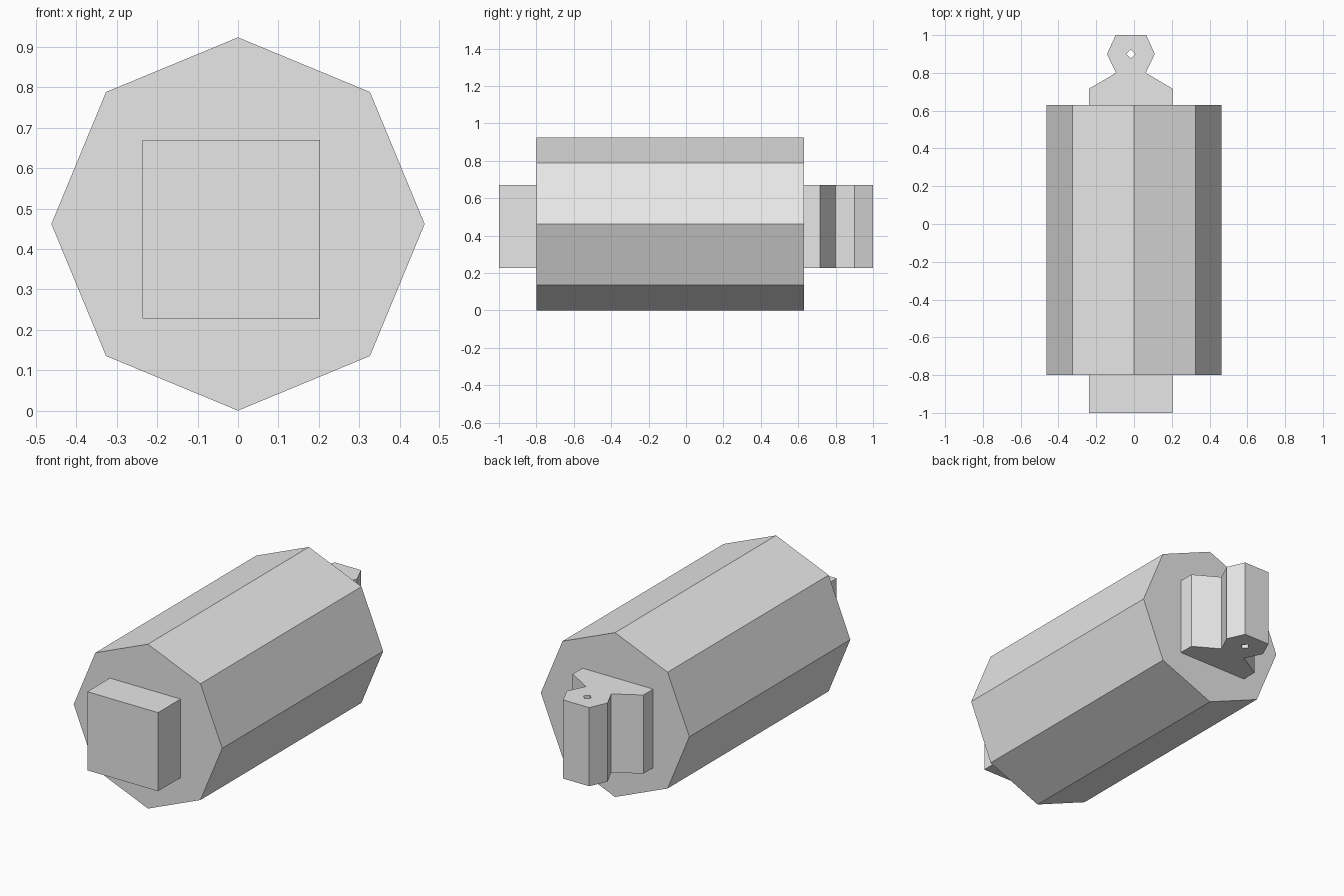
import bpy, bmesh, math

cube = bpy.data.objects.get("Cube")
if cube:
    bpy.data.objects.remove(cube, do_unlink=True)

# Single light grey material
GREY = (0.8, 0.8, 0.8, 1.0)
grey = bpy.data.materials.new("light_grey")
grey.diffuse_color = GREY
grey.use_nodes = True
grey.node_tree.nodes["Principled BSDF"].inputs["Base Color"].default_value = GREY


def prism(name, loops, depth):
    """Fill closed outlines (later ones are holes) and extrude them by depth."""
    bm = bmesh.new()
    for loop in loops:
        vs = [bm.verts.new(p) for p in loop]
        for i, v in enumerate(vs):
            bm.edges.new((v, vs[i - 1]))
    bmesh.ops.triangle_fill(bm, edges=bm.edges[:], use_beauty=True, use_dissolve=False)
    ext = bmesh.ops.extrude_face_region(bm, geom=bm.faces[:], use_keep_orig=True)
    moved = [g for g in ext["geom"] if isinstance(g, bmesh.types.BMVert)]
    bmesh.ops.translate(bm, verts=moved, vec=depth)
    bmesh.ops.recalc_face_normals(bm, faces=bm.faces[:])
    me = bpy.data.meshes.new(name)
    bm.to_mesh(me)
    bm.free()
    me.materials.append(grey)
    ob = bpy.data.objects.new(name, me)
    bpy.context.collection.objects.link(ob)
    return ob


Z0, Z1 = 0.228, 0.67       # height range of both end pieces
XL, XR = -0.237, 0.203     # width range of both end pieces

# Octagonal barrel lying along y
R = 0.462
octagon = [(R * math.sin(i * math.pi / 4), -0.80, R + R * math.cos(i * math.pi / 4))
           for i in range(8)]
prism("barrel", [octagon], (0, 1.43, 0))

# Square block on the front end
block = [(XL, -1.0, Z0), (XR, -1.0, Z0), (XR, -1.0, Z1), (XL, -1.0, Z1)]
prism("front_block", [block], (0, 0.2, 0))

# Coupling on the back end: tapered base, narrow neck, hexagonal head with pin hole
outline = [(XL, 0.63), (XR, 0.63), (XR, 0.717), (0.062, 0.80), (0.110, 0.90),
           (0.065, 1.0), (-0.097, 1.0), (-0.143, 0.90), (-0.095, 0.80), (XL, 0.717)]
hole = [(-0.017 + dx, 0.90 + dy) for dx, dy in
        ((0.024, 0), (0, 0.024), (-0.024, 0), (0, -0.024))]
prism("rear_coupling", [[(x, y, Z0) for x, y in lp] for lp in (outline, hole)],
      (0, 0, Z1 - Z0))
